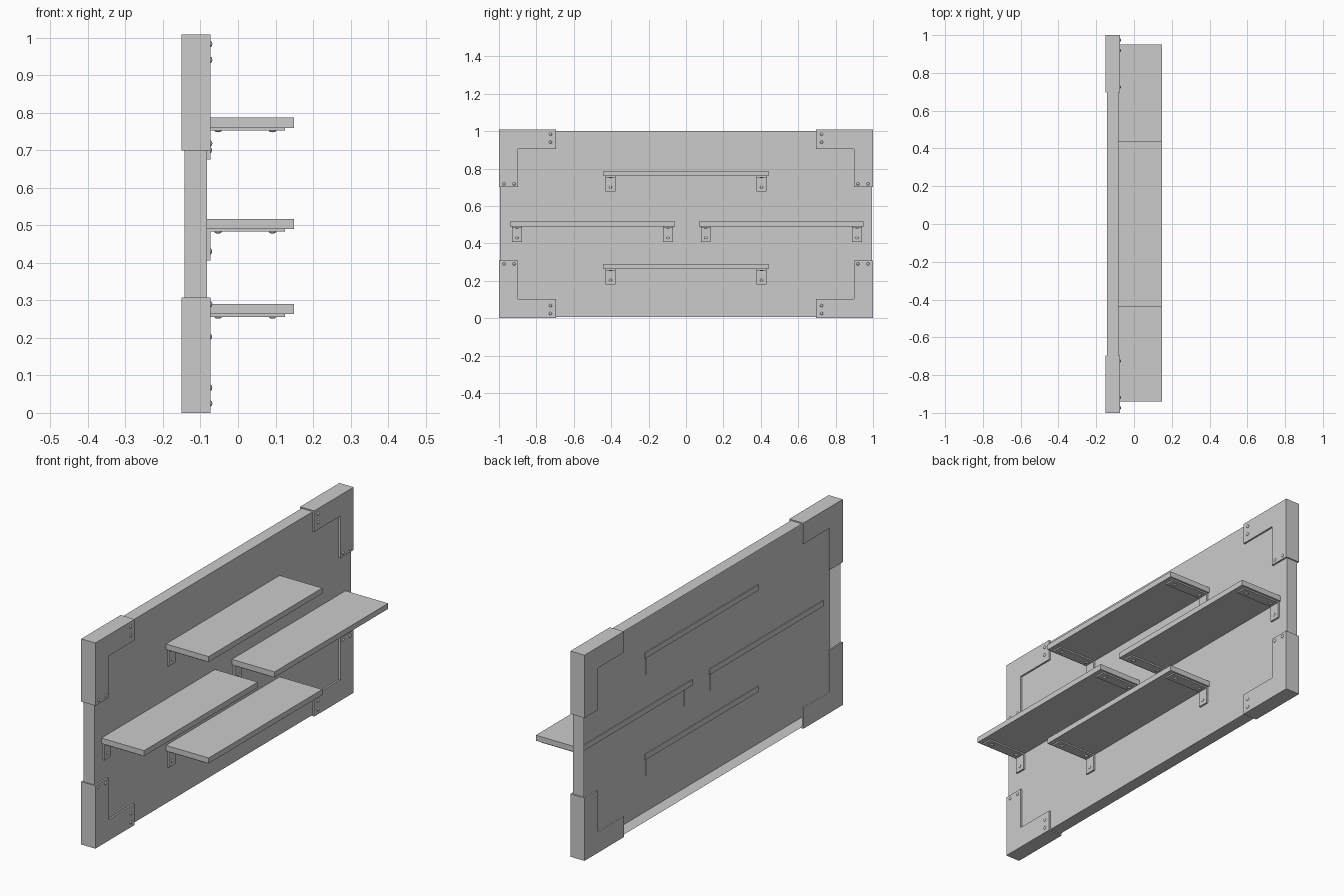
import bpy, bmesh
from mathutils import Vector

if "Cube" in bpy.data.objects:
    bpy.data.objects.remove(bpy.data.objects["Cube"])


def add_mesh(name, bm):
    bmesh.ops.recalc_face_normals(bm, faces=bm.faces[:])
    me = bpy.data.meshes.new(name)
    bm.to_mesh(me)
    bm.free()
    ob = bpy.data.objects.new(name, me)
    bpy.context.collection.objects.link(ob)
    return ob


def box(bm, lo, hi):
    """Axis-aligned box between two corners."""
    lo, hi = Vector(lo), Vector(hi)
    verts = bmesh.ops.create_cube(bm, size=1)["verts"]
    for v in verts:
        v.co = Vector((v.co[i] * (hi[i] - lo[i]) + (hi[i] + lo[i]) / 2 for i in range(3)))
    return verts


def plate(bm, outline, x0, x1):
    """Extrude a (y, z) outline from x0 to x1."""
    f = bm.faces.new([bm.verts.new((x0, y, z)) for y, z in outline])
    ext = bmesh.ops.extrude_face_region(bm, geom=[f])["geom"]
    for v in ext:
        if isinstance(v, bmesh.types.BMVert):
            v.co.x = x1
    if not f.is_valid or len(f.link_loops if hasattr(f, "link_loops") else []) < 0:
        return


def screw(name, loc, size):
    """Flattened dome head, half sunk in its plate."""
    bm = bmesh.new()
    bmesh.ops.create_uvsphere(bm, u_segments=16, v_segments=8, radius=1)
    for v in bm.verts:
        v.co = Vector((v.co[i] * size[i] + loc[i] for i in range(3)))
    for f in bm.faces:
        f.smooth = True
    add_mesh(name, bm)


BACK, FRONT = -0.142, -0.082      # board depth
CBACK, CFRONT = -0.15, -0.0735    # corner guard depth
TOP, MID = 1.008, 0.504

# back board: shallow tray, open at the rear
bm = bmesh.new()
box(bm, (BACK, -0.994, 0.006), (FRONT, 0.994, TOP - 0.006))
rear = [f for f in bm.faces if all(v.co.x < BACK + 0.001 for v in f.verts)]
bmesh.ops.recalc_face_normals(bm, faces=bm.faces[:])
bmesh.ops.delete(bm, geom=rear, context="FACES_ONLY")
board = add_mesh("back_board", bm)
if sum((f.normal.x for f in board.data.polygons)) < 0:
    board.data.flip_normals()

# L-shaped corner guards wrapping the board, with screws
L = [(1, TOP), (0.695, TOP), (0.695, 0.905), (0.897, 0.905), (0.897, 0.70), (1, 0.70)]
for sy, side in ((-1, "left"), (1, "right")):
    for sz, level in ((-1, "bottom"), (1, "top")):
        def place(y, z):
            return sy * y, MID + sz * (z - MID)
        bm = bmesh.new()
        outline = [place(y, z) for y, z in L]
        plate(bm, outline, FRONT, CFRONT)
        plate(bm, outline, CBACK, BACK)
        for a, b in (((0.695, TOP - 0.006), (1, TOP)), ((0.994, 0.70), (1, TOP))):
            (ya, za), (yb, zb) = place(*a), place(*b)
            box(bm, (CBACK, min(ya, yb), min(za, zb)), (CFRONT, max(ya, yb), max(za, zb)))
        add_mesh(f"corner_guard_{level}_{side}", bm)
        for i, p in enumerate(((0.725, 0.983), (0.725, 0.941), (0.973, 0.718), (0.919, 0.718))):
            screw(f"corner_screw_{level}_{side}_{i}", (CFRONT, *place(*p)), (0.005, 0.008, 0.008))

# shelves (name, y start, y end, underside z), each with two angle brackets
for name, y0, y1, z in (("top", -0.44, 0.44, 0.76), ("middle_left", -0.94, -0.06, 0.49),
                        ("middle_right", 0.07, 0.95, 0.49), ("bottom", -0.44, 0.44, 0.263)):
    bm = bmesh.new()
    box(bm, (-0.087, y0, z), (0.149, y1, z + 0.027))
    add_mesh(f"shelf_{name}", bm)
    for i, yc in enumerate((y0 + 0.036, y1 - 0.036)):
        bm = bmesh.new()
        box(bm, (-0.083, yc - 0.026, z - 0.007), (0.125, yc + 0.026, z))
        box(bm, (-0.083, yc - 0.026, z - 0.084), (CFRONT, yc + 0.026, z))
        add_mesh(f"bracket_{name}_{i}", bm)
        screw(f"bracket_wall_screw_{name}_{i}", (CFRONT, yc, z - 0.06), (0.004, 0.008, 0.008))
        for j, x in enumerate((-0.053, 0.092)):
            screw(f"bracket_shelf_screw_{name}_{i}_{j}", (x, yc, z - 0.007), (0.01, 0.01, 0.005))
